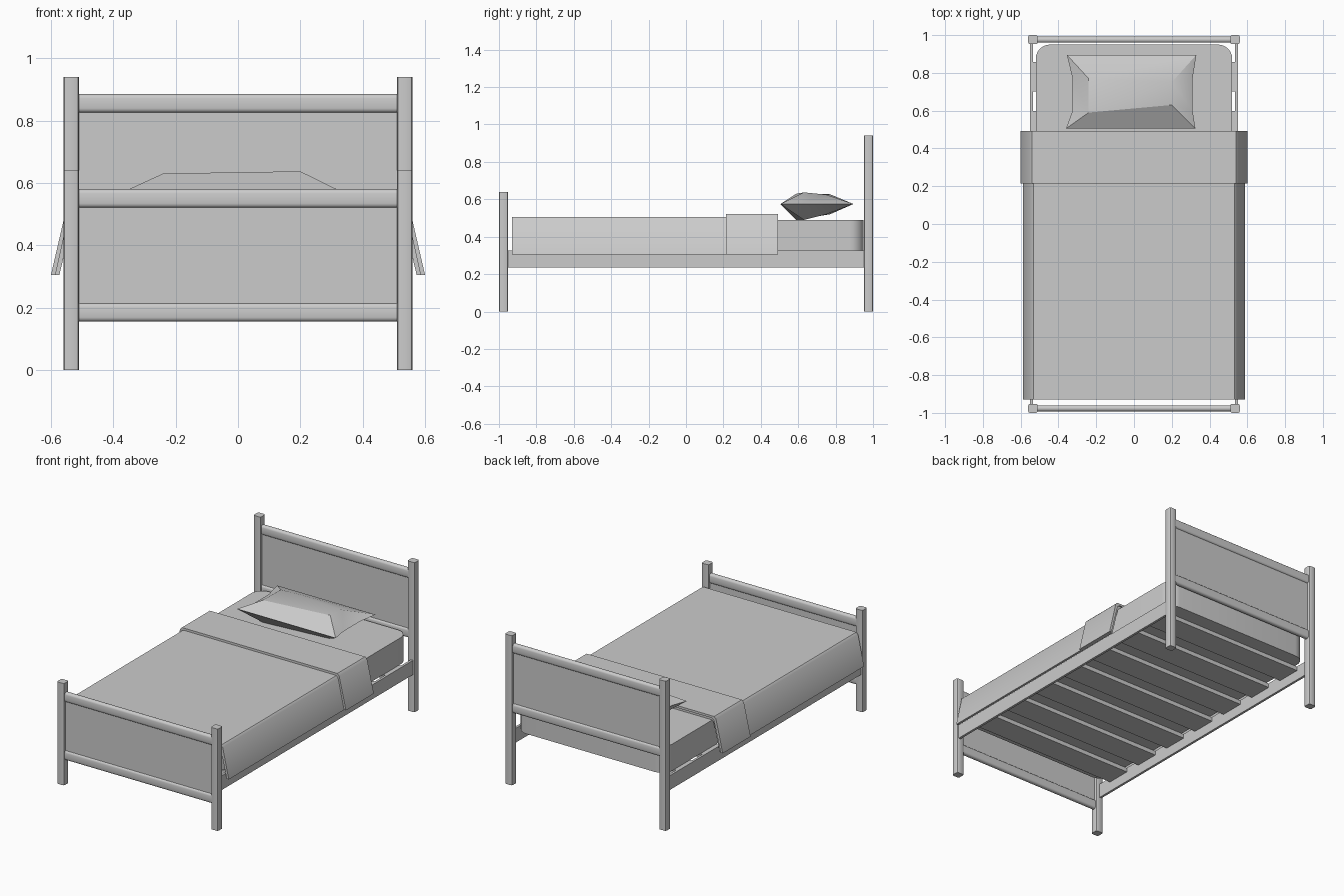
import bpy
import bmesh
import math

if "Cube" in bpy.data.objects:
    bpy.data.objects.remove(bpy.data.objects["Cube"], do_unlink=True)

# One plain grey for everything
grey = bpy.data.materials.new("plain grey")
grey.use_nodes = True
COLOUR = (0.6, 0.6, 0.6, 1)
grey.diffuse_color = COLOUR
grey.node_tree.nodes["Principled BSDF"].inputs["Base Color"].default_value = COLOUR


def finish(name, bm, angle=40):
    """Turn a bmesh into a shaded object."""
    bmesh.ops.recalc_face_normals(bm, faces=bm.faces)
    mesh = bpy.data.meshes.new(name)
    bm.to_mesh(mesh)
    bm.free()
    mesh.materials.append(grey)
    obj = bpy.data.objects.new(name, mesh)
    bpy.context.collection.objects.link(obj)
    bpy.ops.object.select_all(action="DESELECT")
    obj.select_set(True)
    bpy.context.view_layer.objects.active = obj
    bpy.ops.object.shade_smooth_by_angle(angle=math.radians(angle))
    return obj


def box(name, low, high, bevel=0, segments=2, axis=None):
    """Box between two corners; bevel all edges or only those along one axis."""
    bm = bmesh.new()
    bmesh.ops.create_cube(bm, size=1)
    for v in bm.verts:
        v.co = [(a + b) / 2 + c * (b - a) for a, b, c in zip(low, high, v.co)]
    if bevel:
        edges = [e for e in bm.edges if axis is None or
                 abs((e.verts[0].co - e.verts[1].co).normalized()[axis]) > 0.9]
        bmesh.ops.bevel(bm, geom=edges, offset=bevel, segments=segments,
                        profile=0.5, affect="EDGES")
    return finish(name, bm)


def drape(name, half, y0, y1, thickness):
    """Cloth with sloping sides: half an outline, mirrored, thickened, extruded."""
    inner = [(x - thickness, z if i == 0 else z - thickness)
             for i, (x, z) in enumerate(half)]
    outline = ([(-x, z) for x, z in half] + half[::-1]
               + inner + [(-x, z) for x, z in inner[::-1]])
    bm = bmesh.new()
    face = bm.faces.new([bm.verts.new((x, y0, z)) for x, z in outline])
    out = bmesh.ops.extrude_face_region(bm, geom=[face])
    for v in out["geom"]:
        if isinstance(v, bmesh.types.BMVert):
            v.co.y = y1
    return finish(name, bm)


# Posts
for side, sx in (("left", 1), ("right", -1)):
    x0, x1 = sorted((sx * 0.51, sx * 0.56))
    box("foot_post_" + side, (x0, -1, 0), (x1, -0.952, 0.64), 0.009, 2, 2)
    box("head_post_" + side, (x0, 0.952, 0), (x1, 1, 0.94), 0.009, 2, 2)
    x0, x1 = sorted((sx * 0.535, sx * 0.55))
    box("side_rail_" + side, (x0, -0.955, 0.235), (x1, 0.955, 0.325))

# Footboard and headboard: two rounded rails around a thin panel
for name, y, low, high in (("foot", -0.976, 0.155, 0.52),
                           ("head", 0.976, 0.45, 0.825)):
    for part, z in (("lower", low), ("upper", high)):
        box(f"{name}_{part}_rail", (-0.515, y - 0.016, z),
            (0.515, y + 0.016, z + 0.06), 0.014, 3, 0)
    box(name + "_panel", (-0.515, y - 0.007, low + 0.04),
        (0.515, y + 0.007, high + 0.02))

# Slats
for i in range(7):
    y = 0.26 * (i - 3)
    box(f"slat_{i + 1}", (-0.537, y - 0.078, 0.297), (0.537, y + 0.078, 0.323))

# Mattress
box("mattress", (-0.52, -0.915, 0.323), (0.52, 0.95, 0.49), 0.075, 6, 2)

# Blanket and its turned-down fold
drape("blanket", [(0.587, 0.305), (0.545, 0.495), (0.533, 0.506)],
      -0.93, 0.485, 0.014)
drape("blanket_fold", [(0.6, 0.305), (0.553, 0.508), (0.54, 0.521)],
      0.215, 0.492, 0.014)

# Pillow: pinched rim with a raised top and a sagging underside
bm = bmesh.new()
RIM = 0.575
front_l, front_r, back_r, back_l = [bm.verts.new((x, y, RIM)) for x, y in (
    (-0.36, 0.505), (0.325, 0.505), (0.33, 0.895), (-0.355, 0.895))]
pinch_fl, pinch_fr, pinch_br, pinch_bl = [bm.verts.new((x, y, RIM)) for x, y in (
    (-0.325, 0.6), (0.31, 0.6), (0.31, 0.77), (-0.325, 0.77))]
for zs in ((0.63, 0.637, 0.625, 0.627), (0.49, 0.49, 0.52, 0.52)):
    xy = ((-0.24, 0.59), (0.2, 0.63), (0.2, 0.75), (-0.24, 0.77))
    a, b, c, d = [bm.verts.new((x, y, z)) for (x, y), z in zip(xy, zs)]
    for loop in ((a, b, c, d), (front_l, front_r, b, a), (back_r, back_l, d, c),
                 (front_r, pinch_fr, b), (pinch_fr, pinch_br, c, b),
                 (pinch_br, back_r, c), (back_l, pinch_bl, d),
                 (pinch_bl, pinch_fl, a, d), (pinch_fl, front_l, a)):
        bm.faces.new(loop)
finish("pillow", bm, 30)
